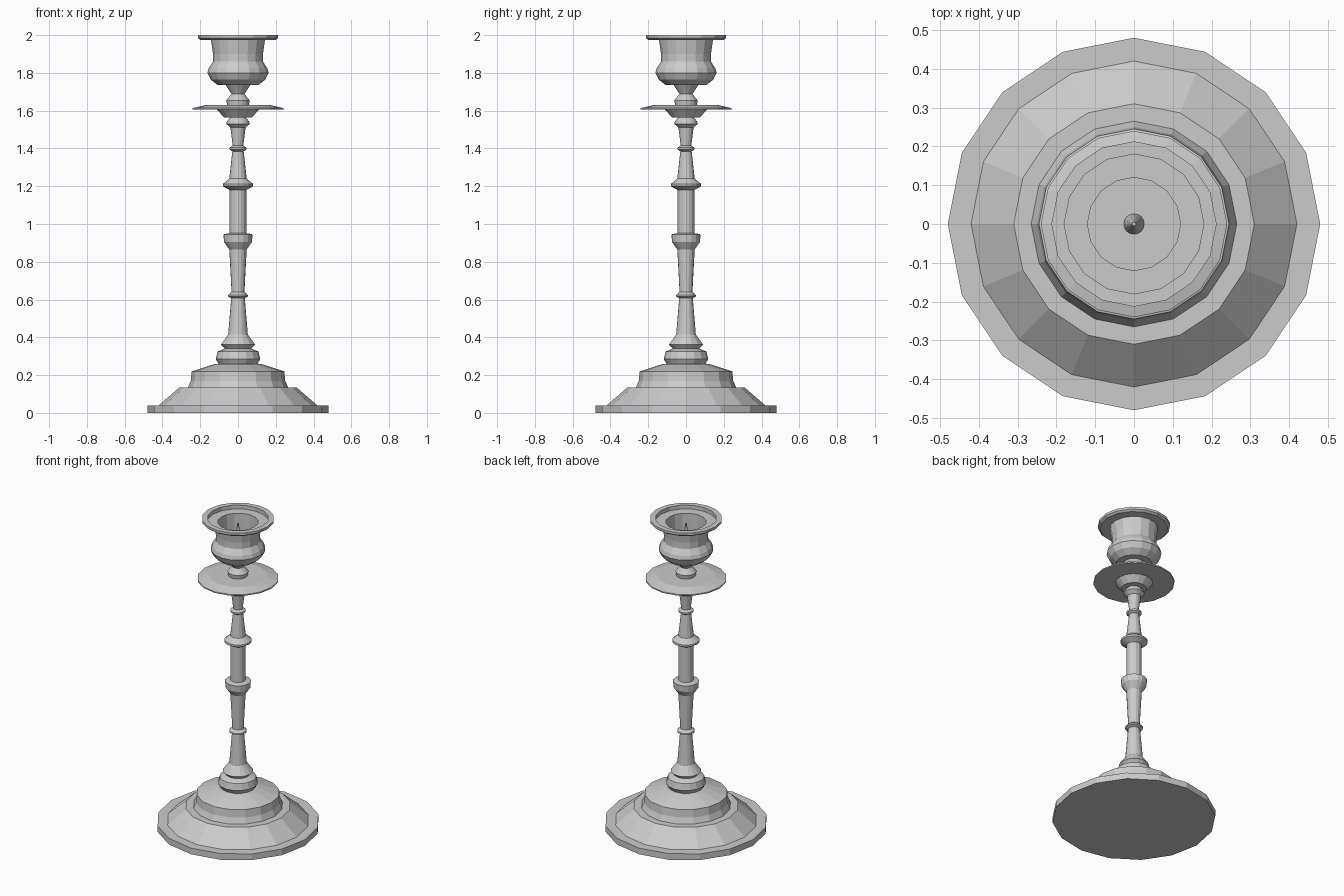
import bpy, bmesh
from math import cos, sin, pi


def lathe(name, profile, sides=16):
    """Revolve (radius, height) points around z; radius 0 closes the end."""
    bm = bmesh.new()
    rings = []
    for r, z in profile:
        if r == 0:
            rings.append([bm.verts.new((0, 0, z))] * sides)
        else:
            rings.append([bm.verts.new((r * cos(2 * pi * i / sides),
                                        r * sin(2 * pi * i / sides), z))
                          for i in range(sides)])
    for a, b in zip(rings, rings[1:]):
        for i in range(sides):
            j = (i + 1) % sides
            quad = [a[i], a[j], b[j], b[i]]
            bm.faces.new(list(dict.fromkeys(quad)))
    bmesh.ops.recalc_face_normals(bm, faces=bm.faces)
    mesh = bpy.data.meshes.new(name)
    bm.to_mesh(mesh)
    bm.free()
    obj = bpy.data.objects.new(name, mesh)
    bpy.context.collection.objects.link(obj)
    return obj


# Stepped foot
lathe("foot", [(0, 0), (.48, 0), (.48, .04), (.42, .04), (.31, .135),
               (.265, .135), (.25, .17), (.245, .22), (.12, .26), (0, .26)])

# Turned stem with collars, listed from the bottom knob up to the drip tray
lathe("stem", [(0, .255), (.10, .255), (.118, .285), (.108, .325), (.07, .34),
               (.09, .362), (.052, .415),
               (.036, .608), (.052, .616), (.052, .625), (.034, .64),
               (.046, .865), (.074, .905), (.077, .945), (.044, .952),
               (.044, 1.18), (.08, 1.20), (.08, 1.212), (.046, 1.24),
               (.030, 1.385), (.045, 1.394), (.045, 1.405), (.028, 1.415),
               (.040, 1.51), (.062, 1.53), (.058, 1.545), (.040, 1.565),
               (0, 1.565)])

# Drip tray with its small supporting cone
lathe("drip_tray", [(0, 1.565), (.075, 1.565), (.11, 1.605), (.24, 1.605),
                    (.24, 1.613), (.17, 1.63), (0, 1.63)])

# Narrow neck between tray and cup
lathe("cup_neck", [(0, 1.625), (.058, 1.63), (.062, 1.655), (.034, 1.688),
                   (.065, 1.735), (0, 1.735)])

# Candle cup with recessed rim and socket
lathe("candle_cup", [(0, 1.735), (.107, 1.735), (.145, 1.765), (.162, 1.80),
                     (.155, 1.825), (.132, 1.86), (.132, 1.90), (.143, 1.975),
                     (.20, 1.975), (.213, 1.985), (.213, 2.0), (.18, 2.0),
                     (.18, 1.975), (.12, 1.975), (.12, 1.76), (0, 1.76)])

# Spike that holds the candle
lathe("candle_spike", [(0, 1.755), (.027, 1.755), (.005, 1.965), (0, 1.965)])
